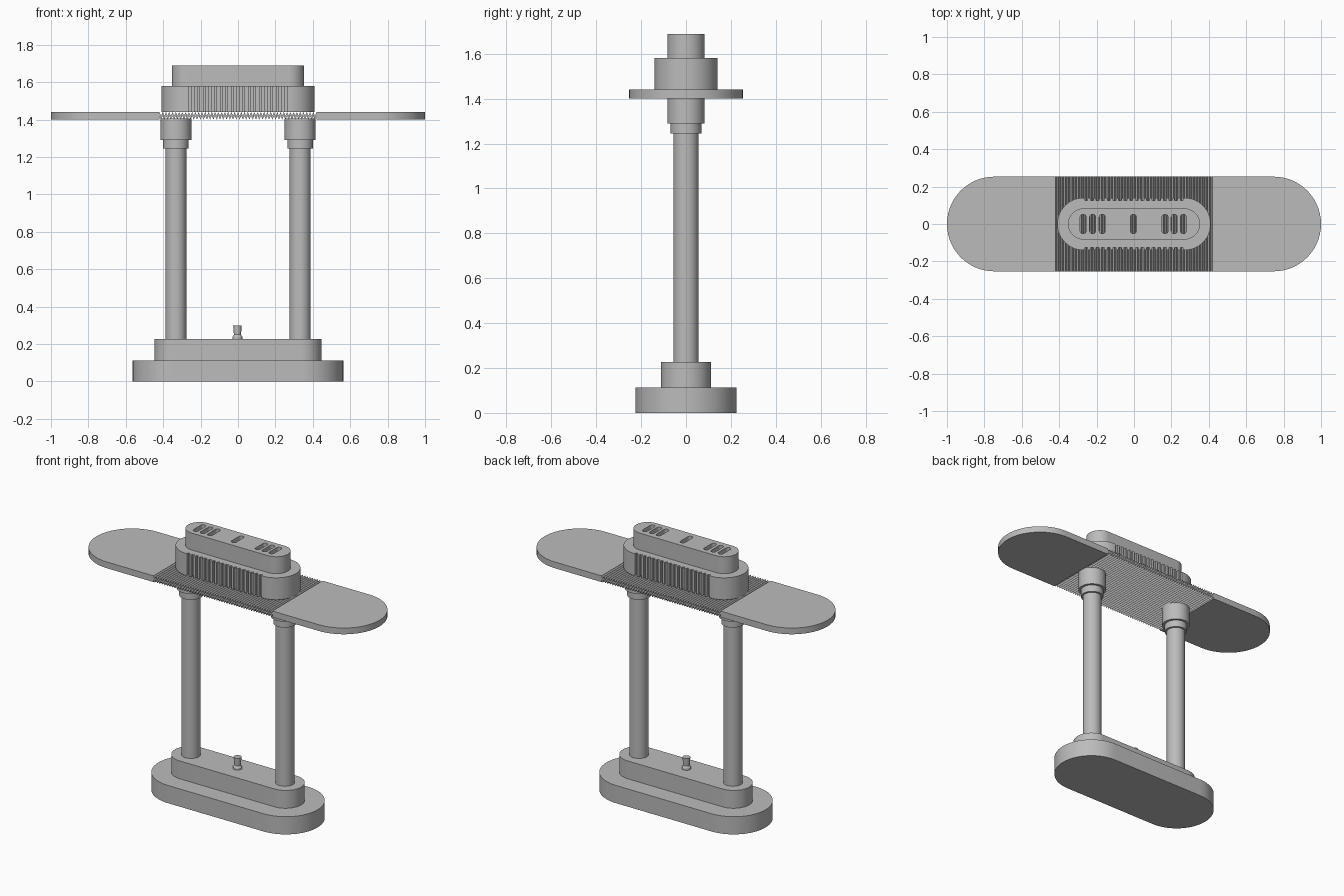
import bpy, bmesh, math
from mathutils import Vector

if "Cube" in bpy.data.objects:
    bpy.data.objects.remove(bpy.data.objects["Cube"], do_unlink=True)

grey = bpy.data.materials.new("plain_grey")
grey.use_nodes = True
grey.diffuse_color = (0.5, 0.5, 0.5, 1)
grey.node_tree.nodes["Principled BSDF"].inputs["Base Color"].default_value = (0.5, 0.5, 0.5, 1)


def extrude(name, outline, start, depth):
    """Closed prism: 3D outline pushed along a depth vector."""
    bm = bmesh.new()
    face = bm.faces.new([bm.verts.new(Vector(p) + Vector(start)) for p in outline])
    new = bmesh.ops.extrude_face_region(bm, geom=[face])["geom"]
    bmesh.ops.translate(bm, vec=depth, verts=[v for v in new if isinstance(v, bmesh.types.BMVert)])
    bmesh.ops.recalc_face_normals(bm, faces=bm.faces)
    mesh = bpy.data.meshes.new(name)
    bm.to_mesh(mesh)
    bm.free()
    obj = bpy.data.objects.new(name, mesh)
    bpy.context.collection.objects.link(obj)
    mesh.materials.append(grey)
    return obj


def activate(obj):
    bpy.ops.object.select_all(action="DESELECT")
    obj.select_set(True)
    bpy.context.view_layer.objects.active = obj


def smooth(obj):
    activate(obj)
    bpy.ops.object.shade_smooth_by_angle(angle=math.radians(30))
    return obj


def arc(cx, r, start, steps=28):
    return [(cx + r * math.cos(start + math.pi * i / steps),
             r * math.sin(start + math.pi * i / steps), 0) for i in range(steps + 1)]


def stadium(half_x, r):
    c = half_x - r
    return arc(c, r, -math.pi / 2) + arc(-c, r, math.pi / 2)


def slab(name, half_x, r, z0, z1):
    return extrude(name, stadium(half_x, r), (0, 0, z0), (0, 0, z1 - z0))


def lathe(name, x, profile, n=40):
    """Turned part: stacked rings of (radius, height)."""
    bm = bmesh.new()
    rings = [[bm.verts.new((x + r * math.cos(2 * math.pi * i / n),
                            r * math.sin(2 * math.pi * i / n), z)) for i in range(n)]
             for r, z in profile]
    for a, b in zip(rings, rings[1:]):
        for i in range(n):
            j = (i + 1) % n
            bm.faces.new((a[i], a[j], b[j], b[i]))
    bm.faces.new(rings[0][::-1])
    bm.faces.new(rings[-1])
    mesh = bpy.data.meshes.new(name)
    bm.to_mesh(mesh)
    bm.free()
    obj = bpy.data.objects.new(name, mesh)
    bpy.context.collection.objects.link(obj)
    mesh.materials.append(grey)
    return smooth(obj)


# Stepped base and switch
smooth(slab("base_lower", 0.563, 0.225, 0, 0.113))
smooth(slab("base_upper", 0.447, 0.111, 0.113, 0.227))
lathe("switch_knob", -0.003, [(0.027, 0.227), (0.027, 0.238), (0.019, 0.25), (0.023, 0.3)])

# Posts with two-step collars
for side, sx in (("left", 1), ("right", -1)):
    lathe(side + "_post", sx * 0.332,
          [(0.056, 0.227), (0.056, 1.245), (0.068, 1.245), (0.068, 1.29),
           (0.083, 1.29), (0.083, 1.405)])

# Flat shade: rounded wings either side of a corrugated panel
TOP, LOW, HALF_Y, INNER = 1.44, 1.4, 0.253, 0.42
for side, sx in (("left", 1), ("right", -1)):
    half = [(sx * x, y, z) for x, y, z in
            [(INNER, -HALF_Y, 0)] + arc(1 - HALF_Y, HALF_Y, -math.pi / 2) + [(INNER, HALF_Y, 0)]]
    smooth(extrude(side + "_shade_wing", half, (0, 0, LOW), (0, 0, TOP - LOW)))

teeth = 48
xs = [-INNER + 2 * INNER * i / (2 * teeth) for i in range(2 * teeth + 1)]
upper = [(x, 0, TOP - 0.02 * (i % 2)) for i, x in enumerate(xs)]
lower = [(x, 0, z - 0.02) for x, y, z in upper]
extrude("corrugated_panel", upper + lower[::-1], (0, -HALF_Y, 0), (0, 2 * HALF_Y, 0))

# Lamp head with fluted straight sides
R, DEEP, STRAIGHT, FLUTES = 0.14, 0.126, 0.27, 18
pitch = 2 * STRAIGHT / FLUTES
flutes = []
for i in range(FLUTES):
    x = STRAIGHT - pitch * (i + 0.75)
    flutes += [(x + pitch / 2, R, 0), (x + pitch / 2, DEEP, 0), (x, DEEP, 0), (x, R, 0)]
outline = (arc(STRAIGHT, R, -math.pi / 2) + flutes
           + arc(-STRAIGHT, R, math.pi / 2) + [(-x, -y, z) for x, y, z in flutes])
head = extrude("lamp_head", outline, (0, 0, TOP), (0, 0, 0.14))
cap = slab("head_cap", 0.353, 0.083, 1.58, 1.688)

# Vent slots cut down through the cap and head
for x in (-0.272, -0.221, -0.17, -0.003, 0.166, 0.215, 0.264):
    pill = [(x + py, px, pz) for px, py, pz in stadium(0.052, 0.016)]
    cutter = extrude("vent_cutter", pill, (0, 0, 1.43), (0, 0, 0.3))
    cutter.hide_render = True
    for part in (head, cap):
        activate(part)
        cut = part.modifiers.new("vent", "BOOLEAN")
        cut.operation = "DIFFERENCE"
        cut.solver = "EXACT"
        cut.object = cutter
        bpy.ops.object.modifier_apply(modifier=cut.name)
    bpy.data.objects.remove(cutter, do_unlink=True)
smooth(head)
smooth(cap)
